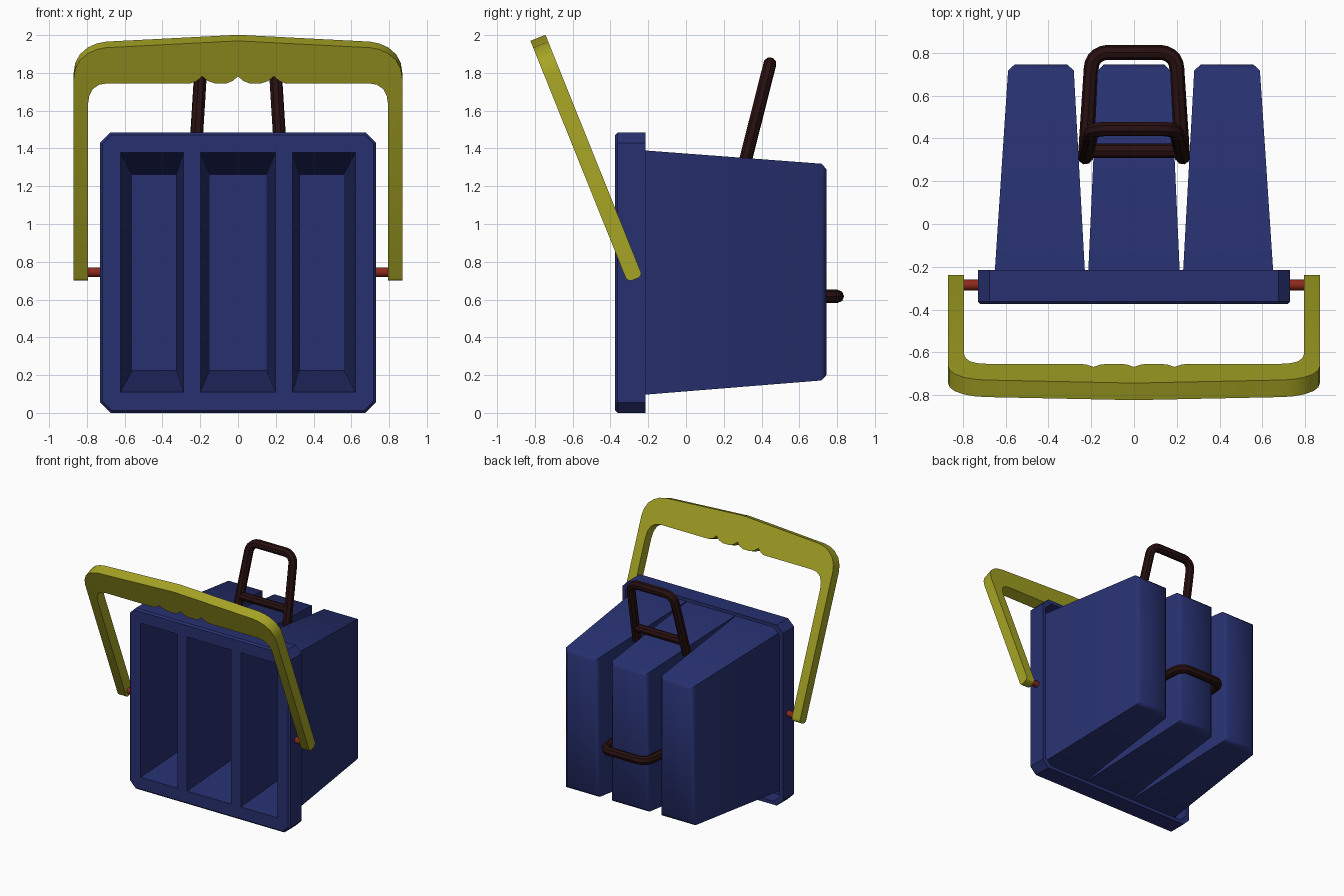
import bpy, bmesh, math
from mathutils import Vector, Matrix

if "Cube" in bpy.data.objects:
    bpy.data.objects.remove(bpy.data.objects["Cube"])


def material(name, rgb):
    m = bpy.data.materials.new(name)
    m.diffuse_color = (*rgb, 1)
    m.use_nodes = True
    m.node_tree.nodes["Principled BSDF"].inputs["Base Color"].default_value = m.diffuse_color
    return m


BLUE = material("navy_blue", (0.02, 0.03, 0.16))
YELLOW = material("olive_yellow", (0.38, 0.37, 0.018))
BROWN = material("dark_brown", (0.021, 0.005, 0.005))
RED = material("rust_red", (0.26, 0.022, 0.012))


def finish(bm, name, mat):
    bmesh.ops.recalc_face_normals(bm, faces=bm.faces[:])
    me = bpy.data.meshes.new(name)
    bm.to_mesh(me)
    bm.free()
    ob = bpy.data.objects.new(name, me)
    bpy.context.collection.objects.link(ob)
    me.materials.append(mat)
    return ob


def loft(front, back):
    """Solid between two matching outlines of 3D points."""
    bm = bmesh.new()
    a = [bm.verts.new(p) for p in front]
    b = [bm.verts.new(p) for p in back]
    n = len(a)
    bm.faces.new(a)
    bm.faces.new(b[::-1])
    for i in range(n):
        bm.faces.new((a[i], b[i], b[(i + 1) % n], a[(i + 1) % n]))
    return bm


def bevel_at(bm, test, width, segments=1):
    """Bevel the edges whose two ends both pass the test."""
    edges = [e for e in bm.edges if all(test(v.co) for v in e.verts)]
    bmesh.ops.bevel(bm, geom=edges, offset=width, segments=segments,
                    profile=0.5, affect='EDGES')


def subtract(ob, cutters):
    for c in cutters:
        m = ob.modifiers.new("cut", 'BOOLEAN')
        m.operation, m.solver, m.object = 'DIFFERENCE', 'EXACT', c
    dg = bpy.context.evaluated_depsgraph_get()
    me = bpy.data.meshes.new_from_object(ob.evaluated_get(dg))
    ob.modifiers.clear()
    ob.data = me


def smooth(ob, angle):
    bpy.ops.object.select_all(action='DESELECT')
    ob.select_set(True)
    bpy.context.view_layer.objects.active = ob
    bpy.ops.object.shade_smooth_by_angle(angle=math.radians(angle))


def rect(x0, x1, z0, z1, y):
    return [(x0, y, z0), (x1, y, z0), (x1, y, z1), (x0, y, z1)]


def octagon(inset, y, c=0.055):
    """Rim outline with cut corners."""
    w, z0, z1 = 0.73 - inset, inset, 1.485 - inset
    return [(-w + c, y, z0), (w - c, y, z0), (w, y, z0 + c), (w, y, z1 - c),
            (w - c, y, z1), (-w + c, y, z1), (-w, y, z1 - c), (-w, y, z0 + c)]


FRONT, RIM_BACK, BACK = -0.375, -0.215, 0.745

# Three tapered compartments and the cutters that hollow them
# name, outer x at front, outer x at back, inner x at front, inner x at back
layout = [("left", (-0.66, -0.222), (-0.587, -0.283), (-0.623, -0.288), (-0.56, -0.325)),
          ("middle", (-0.22, 0.22), (-0.17, 0.17), (-0.2, 0.2), (-0.15, 0.15)),
          ("right", (0.222, 0.66), (0.283, 0.587), (0.288, 0.623), (0.325, 0.56))]
cutters = []
for name, of, ob_, inf, inb in layout:
    bm = loft(rect(*of, 0.085, 1.4, -0.36), rect(*ob_, 0.174, 1.317, BACK))
    bevel_at(bm, lambda p: p.y > 0.7, 0.028)
    box = finish(bm, name + "_compartment", BLUE)
    bm = loft(rect(*inf, 0.11, 1.378, FRONT - 0.005), rect(*inb, 0.225, 1.262, 0.705))
    cut = finish(bm, name + "_cutter", BLUE)
    cutters.append(cut)
    subtract(box, [cut])
    smooth(box, 50)

# Rim with three openings, hollow behind
bm = loft(octagon(0, FRONT), octagon(0, RIM_BACK))
bevel_at(bm, lambda p: p.y < FRONT + 0.01, 0.013)
rim = finish(bm, "rim", BLUE)
recess = finish(loft(octagon(0.028, -0.335), octagon(0.028, 0.0)), "rim_recess", BLUE)
subtract(rim, cutters + [recess])
smooth(rim, 30)
for c in cutters + [recess]:
    bpy.data.objects.remove(c)

# Carrying handle: half outline mirrored, extruded, then tilted about its pivot
outer = [(0.795, -0.04), (0.87, -0.04), (0.87, 1.12), (0.862, 1.175), (0.838, 1.225),
         (0.795, 1.265), (0.75, 1.287), (0.70, 1.298)]
inner = [(0.028, 1.108), (0.06, 1.095), (0.125, 1.095), (0.16, 1.108), (0.19, 1.135),
         (0.218, 1.108), (0.25, 1.095), (0.69, 1.095), (0.735, 1.087), (0.768, 1.063),
         (0.787, 1.025), (0.795, 0.97)]
half = [(0, 1.135)] + inner + outer
outline = half + [(0, 1.337)] + [(-x, v) for x, v in half[:0:-1]]
bm = loft([(x, -0.043, v) for x, v in outline], [(x, 0.043, v) for x, v in outline])
edges = [e for e in bm.edges if all(v.co.z < 0 for v in e.verts)
         and abs(e.verts[0].co.y - e.verts[1].co.y) < 0.001]
bmesh.ops.bevel(bm, geom=edges, offset=0.025, segments=3, profile=0.5, affect='EDGES')
bmesh.ops.transform(bm, verts=bm.verts[:], matrix=Matrix.Translation((0, -0.285, 0.745))
                    @ Matrix.Rotation(math.radians(21.9), 4, 'X'))
smooth(finish(bm, "carry_handle", YELLOW), 30)

# Pivot pins
for side, s in (("left", -1), ("right", 1)):
    bm = bmesh.new()
    bmesh.ops.create_cone(bm, cap_ends=True, segments=12, radius1=0.025, radius2=0.025,
                          depth=0.12, matrix=Matrix.Translation((s * 0.755, -0.285, 0.745))
                          @ Matrix.Rotation(math.pi / 2, 4, 'Y'))
    smooth(finish(bm, side + "_pivot_pin", RED), 40)


def tube(name, points, radius):
    cu = bpy.data.curves.new(name, 'CURVE')
    cu.dimensions = '3D'
    cu.bevel_depth, cu.bevel_resolution, cu.use_fill_caps = radius, 2, True
    sp = cu.splines.new('POLY')
    sp.points.add(len(points) - 1)
    for p, q in zip(sp.points, points):
        p.co = (*q, 1)
    ob = bpy.data.objects.new(name, cu)
    bpy.context.collection.objects.link(ob)
    cu.materials.append(BROWN)
    bpy.ops.object.select_all(action='DESELECT')
    ob.select_set(True)
    bpy.context.view_layer.objects.active = ob
    bpy.ops.object.convert(target='MESH')
    smooth(bpy.context.object, 40)


def grip_loop(name, origin, direction, length):
    """Open loop with rounded corners, narrowing a little to its far bar."""
    o, d, r = Vector(origin), Vector(direction).normalized(), 0.075
    side = [(0.228, 0)]
    for i in range(6):
        a = math.pi / 2 * i / 5
        side.append((0.2 - r + r * math.cos(a), length - r + r * math.sin(a)))
    path = side + [(-x, v) for x, v in reversed(side)]
    tube(name, [o + Vector((x, 0, 0)) + d * v for x, v in path], 0.035)


# Grip loops on top and at the back, and the brace of the top one
grip_loop("top_grip", (0, 0.312, 1.325), (0, 0.245, 0.97), 0.54)
tube("top_grip_brace", [(-0.22, 0.342, 1.44), (0.22, 0.342, 1.44)], 0.034)
grip_loop("back_grip", (0, 0.30, 0.617), (0, 1, 0), 0.502)
